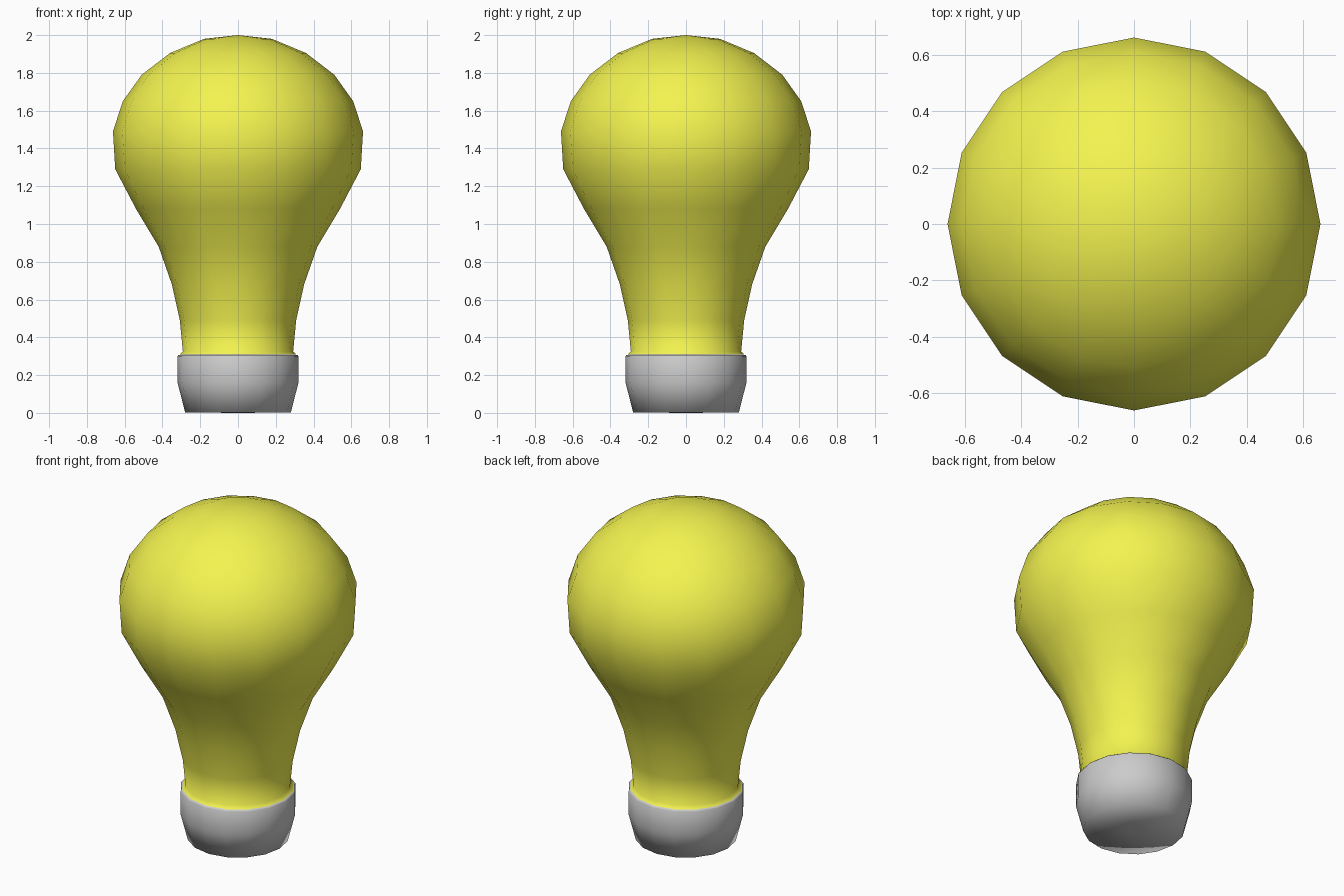
import bpy, bmesh, math

if "Cube" in bpy.data.objects:
    bpy.data.objects.remove(bpy.data.objects["Cube"])

SIDES = 16


def lathe(name, profile, color=None):
    """Revolve (radius, z) points around the z axis; radius 0 makes a pole."""
    bm = bmesh.new()
    rings = []
    for r, z in profile:
        if r == 0:
            rings.append([bm.verts.new((0, 0, z))] * SIDES)
        else:
            rings.append([bm.verts.new((r * math.cos(2 * math.pi * i / SIDES),
                                        r * math.sin(2 * math.pi * i / SIDES), z))
                          for i in range(SIDES)])
    for a, b in zip(rings, rings[1:]):
        for i in range(SIDES):
            j = (i + 1) % SIDES
            corners = list(dict.fromkeys((a[i], a[j], b[j], b[i])))
            bm.faces.new(corners).smooth = True
    mesh = bpy.data.meshes.new(name)
    bm.to_mesh(mesh)
    bm.free()
    obj = bpy.data.objects.new(name, mesh)
    bpy.context.collection.objects.link(obj)
    if color:
        mat = bpy.data.materials.new(name + "_material")
        mat.diffuse_color = color
        mat.use_nodes = True
        mat.node_tree.nodes["Principled BSDF"].inputs["Base Color"].default_value = mat.diffuse_color
        mesh.materials.append(mat)
    return obj


# Yellow glass bulb, flared slightly where it meets the socket
lathe("glass_bulb", [
    (0.31, 0.308), (0.292, 0.325), (0.308, 0.49), (0.35, 0.68), (0.42, 0.88),
    (0.54, 1.08), (0.65, 1.29), (0.662, 1.49), (0.61, 1.65), (0.51, 1.79),
    (0.36, 1.905), (0.18, 1.98), (0, 2.0)], (0.9, 0.9, 0.08, 1))

# Grey socket cap with a flat underside and small centre contact
lathe("socket_base", [
    (0, 0), (0.03, 0), (0.28, 0.003), (0.32, 0.16), (0.32, 0.30),
    (0.315, 0.307), (0.28, 0.307)])
